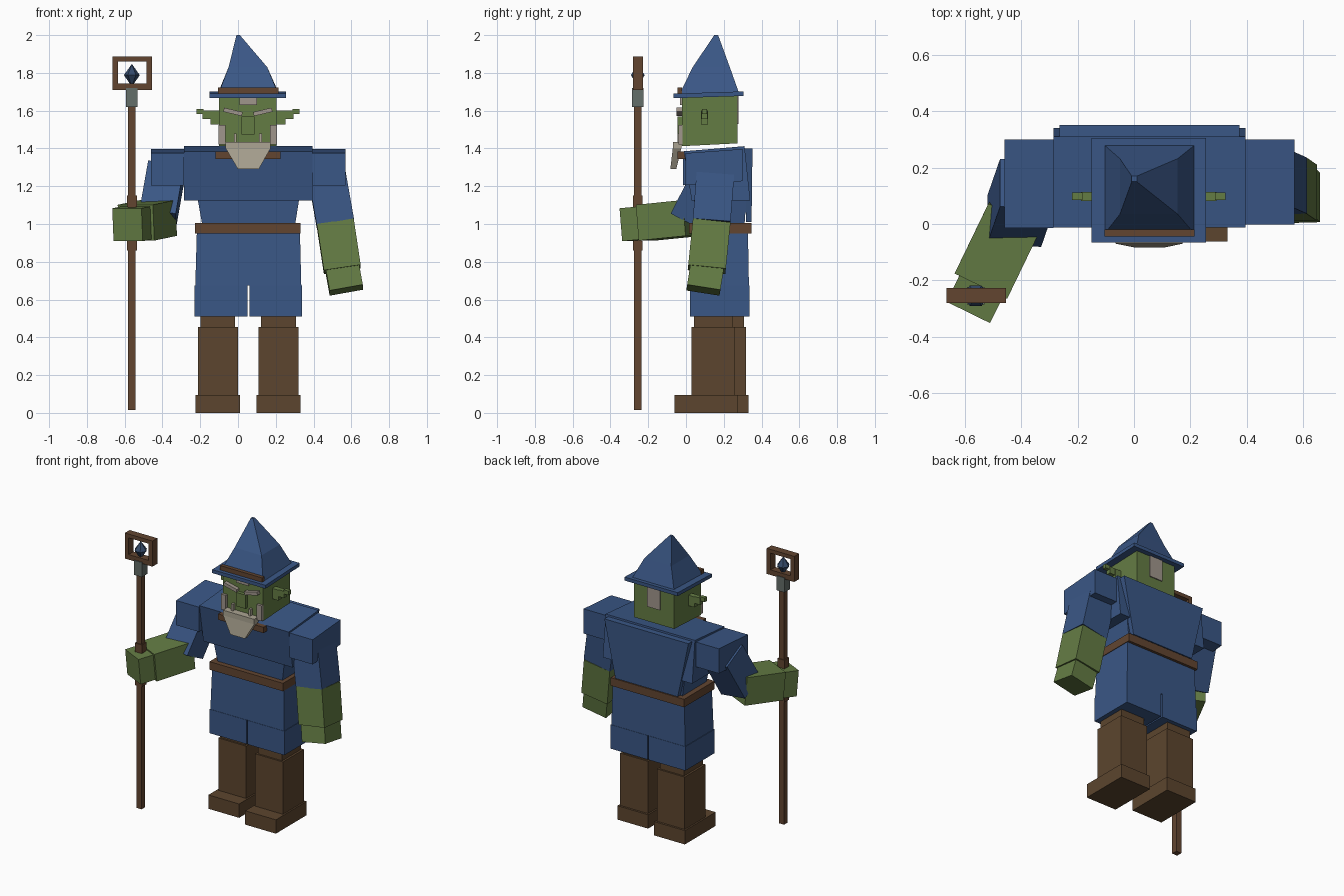
import bpy, bmesh, math
from mathutils import Vector


def material(name, rgb):
    m = bpy.data.materials.new(name)
    lin = [((c / 255 + 0.055) / 1.055) ** 2.4 for c in rgb]
    m.diffuse_color = (*lin, 1)
    return m


BLUE = material("robe blue", (58, 87, 134))
GREEN = material("skin green", (100, 124, 68))
BROWN = material("boot brown", (92, 69, 46))
LEATHER = material("leather brown", (98, 69, 48))
BEARD = material("beard tan", (172, 165, 147))
HAIR = material("hair grey", (160, 150, 140))
METAL = material("metal grey", (100, 110, 106))
CRYSTAL = material("crystal blue", (52, 74, 106))


def loft(name, mat, rings):
    """Closed solid through rings of corner points."""
    bm = bmesh.new()
    loops = [[bm.verts.new(p) for p in r] for r in rings]
    n = len(loops[0])
    for a, b in zip(loops, loops[1:]):
        for i in range(n):
            bm.faces.new((a[i], a[(i + 1) % n], b[(i + 1) % n], b[i]))
    bm.faces.new(loops[0][::-1])
    bm.faces.new(loops[-1])
    bmesh.ops.recalc_face_normals(bm, faces=bm.faces)
    me = bpy.data.meshes.new(name)
    bm.to_mesh(me)
    bm.free()
    me.materials.append(mat)
    ob = bpy.data.objects.new(name, me)
    bpy.context.collection.objects.link(ob)
    return ob


def rect(x0, x1, y0, y1, z, tilt=0):
    """Rectangle at height z; its back edge is raised by tilt."""
    return [(x0, y0, z), (x1, y0, z), (x1, y1, z + tilt), (x0, y1, z + tilt)]


def box(name, mat, x0, x1, y0, y1, z0, z1, tilt=0):
    return loft(name, mat, [rect(x0, x1, y0, y1, z0, tilt), rect(x0, x1, y0, y1, z1, tilt)])


def beam(name, mat, start, end, width, depth, side):
    """Box between two points; width runs along the side direction."""
    a, b = Vector(start), Vector(end)
    d = (b - a).normalized()
    s = Vector(side)
    s = (s - d * s.dot(d)).normalized()
    t = d.cross(s) * depth / 2
    s = s * width / 2
    return loft(name, mat, [[p - s - t, p + s - t, p + s + t, p - s + t] for p in (a, b)])


# Boots: the right-hand pair member stands a little further forward
for tag, x, y in (("right", -0.107, 0.06), ("left", 0.215, 0)):
    box(tag + "_boot_foot", BROWN, x - 0.117, x + 0.117, y - 0.062, y + 0.272, 0, 0.095)
    box(tag + "_boot_shaft", BROWN, x - 0.106, x + 0.106, y + 0.03, y + 0.258, 0.095, 0.455)
    box(tag + "_trouser", BROWN, x - 0.092, x + 0.092, y + 0.042, y + 0.246, 0.455, 0.55)

# Robe skirt, split below
loft("robe_skirt", BLUE, [rect(-0.226, 0.335, 0.022, 0.333, 0.675),
                          rect(-0.218, 0.328, 0.03, 0.328, 0.955)])
box("right_skirt_flap", BLUE, -0.23, 0.05, 0.02, 0.335, 0.51, 0.675)
box("left_skirt_flap", BLUE, 0.06, 0.339, 0.02, 0.335, 0.51, 0.675)
box("belt", LEATHER, -0.228, 0.332, 0.015, 0.346, 0.95, 1.005)

# Torso and cape
loft("waist", BLUE, [rect(-0.19, 0.303, 0.05, 0.31, 1.0),
                     rect(-0.215, 0.325, 0.04, 0.32, 1.14)])
loft("chest", BLUE, [rect(-0.285, 0.395, 0.03, 0.34, 1.125),
                     rect(-0.285, 0.395, -0.012, 0.31, 1.385, 0.027)])
loft("cape", BLUE, [rect(-0.18, 0.295, 0.318, 0.347, 1.01),
                    rect(-0.265, 0.375, 0.305, 0.352, 1.4)])
box("collar_clasp", LEATHER, -0.12, 0.225, -0.045, 0.0, 1.345, 1.385)

# Shoulders
box("right_shoulder", BLUE, -0.46, -0.285, -0.015, 0.3, 1.205, 1.375, 0.022)
box("left_shoulder", BLUE, 0.395, 0.57, -0.002, 0.3, 1.205, 1.375, 0.022)

# Hanging arm
X = (1, 0, 0)
beam("left_sleeve", BLUE, (0.47, 0.155, 1.26), (0.515, 0.135, 1.005), 0.2, 0.2, X)
beam("left_forearm", GREEN, (0.515, 0.135, 1.005), (0.552, 0.11, 0.76), 0.197, 0.2, X)
beam("left_hand", GREEN, (0.552, 0.11, 0.765), (0.573, 0.092, 0.65), 0.178, 0.178, X)

# Arm reaching forward to hold the staff
beam("right_sleeve", BLUE, (-0.38, 0.14, 1.28), (-0.425, 0.01, 1.025), 0.193, 0.19, X)
ACROSS = (0.9, -0.43, 0)
beam("right_forearm", GREEN, (-0.42, 0.035, 1.032), (-0.54, -0.213, 1.007), 0.207, 0.19, ACROSS)
beam("right_hand", GREEN, (-0.535, -0.205, 1.006), (-0.585, -0.307, 0.996), 0.172, 0.175, ACROSS)

# Staff
SX, SY = -0.562, -0.255


def staff_box(name, mat, hw, z0, z1):
    box(name, mat, SX - hw, SX + hw, SY - hw, SY + hw, z0, z1)


staff_box("staff_shaft", LEATHER, 0.02, 0.015, 1.63)
staff_box("staff_lower_ring", LEATHER, 0.026, 0.86, 0.91)
staff_box("staff_upper_ring", LEATHER, 0.026, 1.09, 1.15)
staff_box("staff_collar", METAL, 0.031, 1.62, 1.72)
for tag, x0, x1, z0, z1 in (("bottom", -0.665, -0.455, 1.71, 1.745),
                            ("top", -0.665, -0.455, 1.86, 1.886),
                            ("right", -0.665, -0.636, 1.745, 1.86),
                            ("left", -0.484, -0.455, 1.745, 1.86)):
    box("staff_frame_" + tag, LEATHER, x0, x1, -0.28, -0.228, z0, z1)
loft("staff_crystal", CRYSTAL, [
    [(SX + r * math.cos(i * math.pi / 3), SY + r * math.sin(i * math.pi / 3), z) for i in range(6)]
    for r, z in ((0.012, 1.745), (0.042, 1.788), (0.002, 1.845))])

# Head
CX = 0.0525
box("head", GREEN, -0.1, 0.205, -0.022, 0.272, 1.412, 1.675, 0.015)
box("nose", GREEN, CX - 0.035, CX + 0.035, -0.045, -0.02, 1.475, 1.57)
box("front_hair", HAIR, 0.008, 0.1, -0.031, -0.02, 1.63, 1.672)
box("back_hair", HAIR, 0.003, 0.102, 0.27, 0.279, 1.53, 1.69)
for tag, s in (("right", -1), ("left", 1)):
    def side_box(name, mat, a, b, y0, y1, z0, z1):
        xs = sorted((CX + s * a, CX + s * b))
        box(tag + "_" + name, mat, *xs, y0, y1, z0, z1)
    # Stepped ear
    side_box("ear_base", GREEN, 0.15, 0.198, 0.08, 0.117, 1.528, 1.6)
    side_box("ear_middle", GREEN, 0.198, 0.24, 0.082, 0.114, 1.555, 1.602)
    side_box("ear_tip", GREEN, 0.235, 0.273, 0.085, 0.112, 1.582, 1.61)
    # Whiskers, tusk and slanted brow
    side_box("whisker", HAIR, 0.118, 0.155, -0.04, -0.018, 1.42, 1.525)
    side_box("tusk", BEARD, 0.06, 0.074, -0.045, -0.02, 1.43, 1.48)
    beam(tag + "_brow", HAIR, (CX + s * 0.03, -0.034, 1.582), (CX + s * 0.128, -0.034, 1.605),
         0.03, 0.022, (0, 1, 0))
loft("beard", BEARD, [rect(0.0, 0.11, -0.083, -0.052, 1.29),
                      rect(-0.065, 0.172, -0.07, -0.025, 1.4),
                      rect(-0.065, 0.172, -0.07, -0.018, 1.435)])

# Hat
box("hat_brim", BLUE, -0.15, 0.255, -0.066, 0.305, 1.666, 1.69, 0.012)
loft("hat_cone", BLUE, [rect(-0.105, 0.215, -0.035, 0.28, 1.685, 0.01),
                        rect(-0.05, 0.155, 0.035, 0.232, 1.83),
                        rect(-0.008, 0.01, 0.15, 0.17, 2.0)])
box("hat_band", LEATHER, -0.105, 0.215, -0.045, -0.02, 1.692, 1.722)
